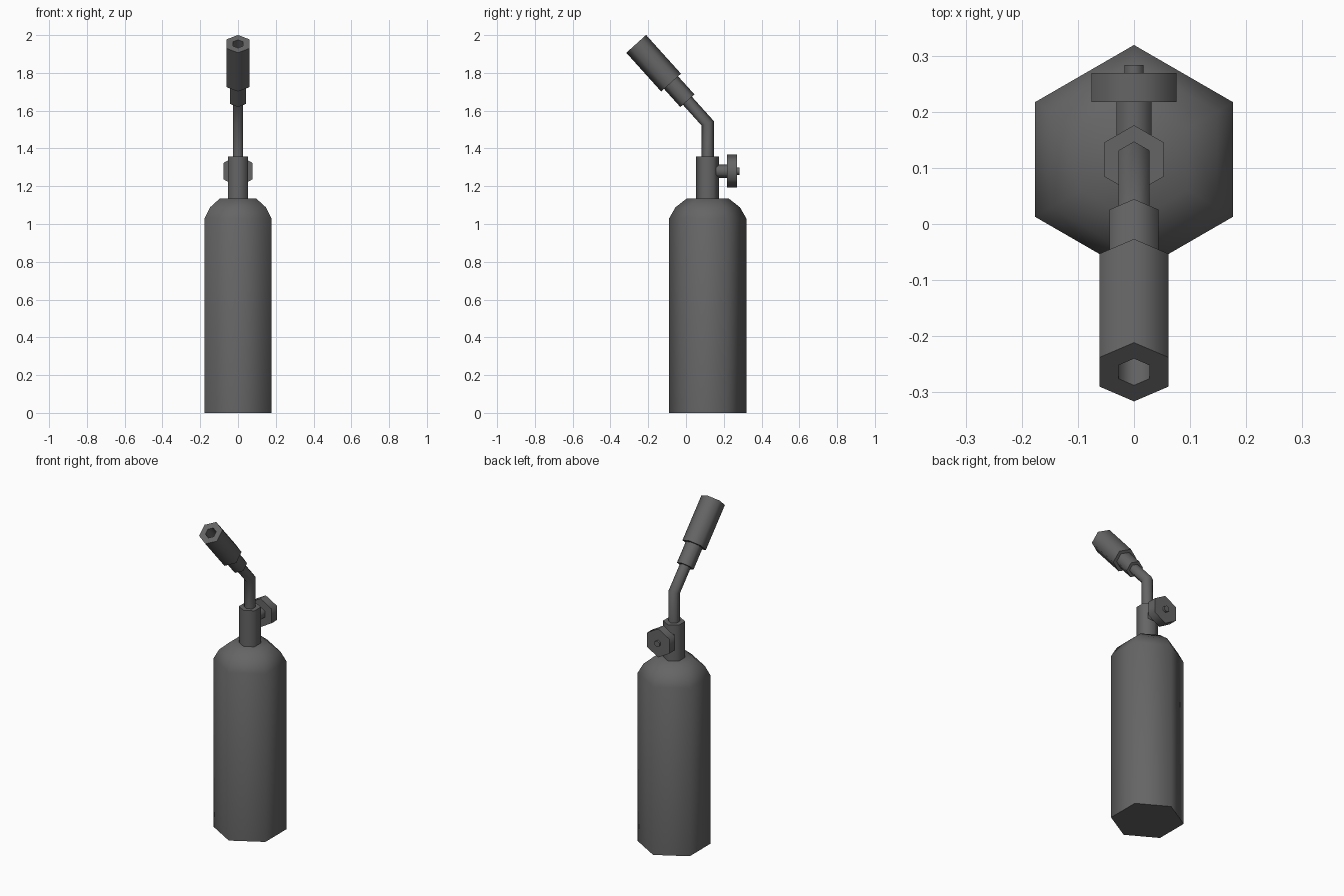
import bpy, bmesh, math
from mathutils import Vector

cube = bpy.data.objects.get("Cube")
if cube:
    bpy.data.objects.remove(cube, do_unlink=True)

SIDES = 6
AXIS_Y = 0.115                                  # centre line of the cylinder
TILT = math.radians(42)
UP, BACK = Vector((0, 0, 1)), Vector((0, 1, 0))
NOZZLE_DIR = Vector((0, -math.sin(TILT), math.cos(TILT)))
BEND = Vector((0, AXIS_Y, 1.533))

grey = bpy.data.materials.new("dark_grey_metal")
grey.use_nodes = True
grey.diffuse_color = (0.13, 0.13, 0.13, 1)
grey.node_tree.nodes["Principled BSDF"].inputs["Base Color"].default_value = grey.diffuse_color


def loft(name, rings):
    """Skin hexagonal rings, each (centre, direction, radius, stretch), and cap both ends."""
    bm = bmesh.new()
    loops = []
    side = Vector((1, 0, 0))
    for centre, direction, radius, stretch in rings:
        across = direction.cross(side) * stretch
        angles = [math.pi / 2 + math.tau * i / SIDES for i in range(SIDES)]
        loops.append([bm.verts.new(centre + radius * (side * math.cos(a) + across * math.sin(a)))
                      for a in angles])
    for low, high in zip(loops, loops[1:]):
        for i in range(SIDES):
            j = (i + 1) % SIDES
            bm.faces.new((low[i], low[j], high[j], high[i]))
    bm.faces.new(loops[0])
    bm.faces.new(loops[-1])
    bmesh.ops.recalc_face_normals(bm, faces=bm.faces)
    mesh = bpy.data.meshes.new(name)
    bm.to_mesh(mesh)
    bm.free()
    mesh.materials.append(grey)
    obj = bpy.data.objects.new(name, mesh)
    bpy.context.collection.objects.link(obj)
    bpy.ops.object.select_all(action='DESELECT')
    obj.select_set(True)
    bpy.context.view_layer.objects.active = obj
    bpy.ops.object.shade_smooth_by_angle(angle=math.radians(65))
    return obj


def turned(name, origin, direction, profile):
    """Part with straight axis; profile holds (distance along axis, radius)."""
    return loft(name, [(origin + direction * d, direction, r, 1) for d, r in profile])


# Gas cylinder and valve body
base = Vector((0, AXIS_Y, 0))
turned("gas_cylinder", base, UP, [(0, 0.204), (1.03, 0.204), (1.088, 0.171), (1.136, 0.11)])
turned("valve_body", base, UP, [(1.11, 0.061), (1.357, 0.061)])

# Bent tube with a mitred elbow
miter = (UP + NOZZLE_DIR).normalized()
loft("bent_tube", [
    (Vector((0, AXIS_Y, 1.33)), UP, 0.032, 1),
    (BEND, miter, 0.032, 1 / math.cos(TILT / 2)),
    (BEND + NOZZLE_DIR * 0.2, NOZZLE_DIR, 0.032, 1)])

# Burner collar and hollow nozzle
turned("burner_collar", BEND, NOZZLE_DIR, [(0.161, 0.05), (0.31, 0.05)])
turned("burner_nozzle", BEND, NOZZLE_DIR,
       [(0.29, 0.0705), (0.566, 0.0705), (0.566, 0.032), (0.45, 0.032)])

# Control knob behind the valve
knob = Vector((0, 0, 1.28))
turned("knob_stem", knob, BACK, [(AXIS_Y, 0.036), (0.225, 0.036)])
turned("control_knob", knob, BACK, [(0.217, 0.0875), (0.269, 0.0875)])
turned("knob_screw", knob, BACK, [(0.26, 0.0195), (0.283, 0.0195)])
